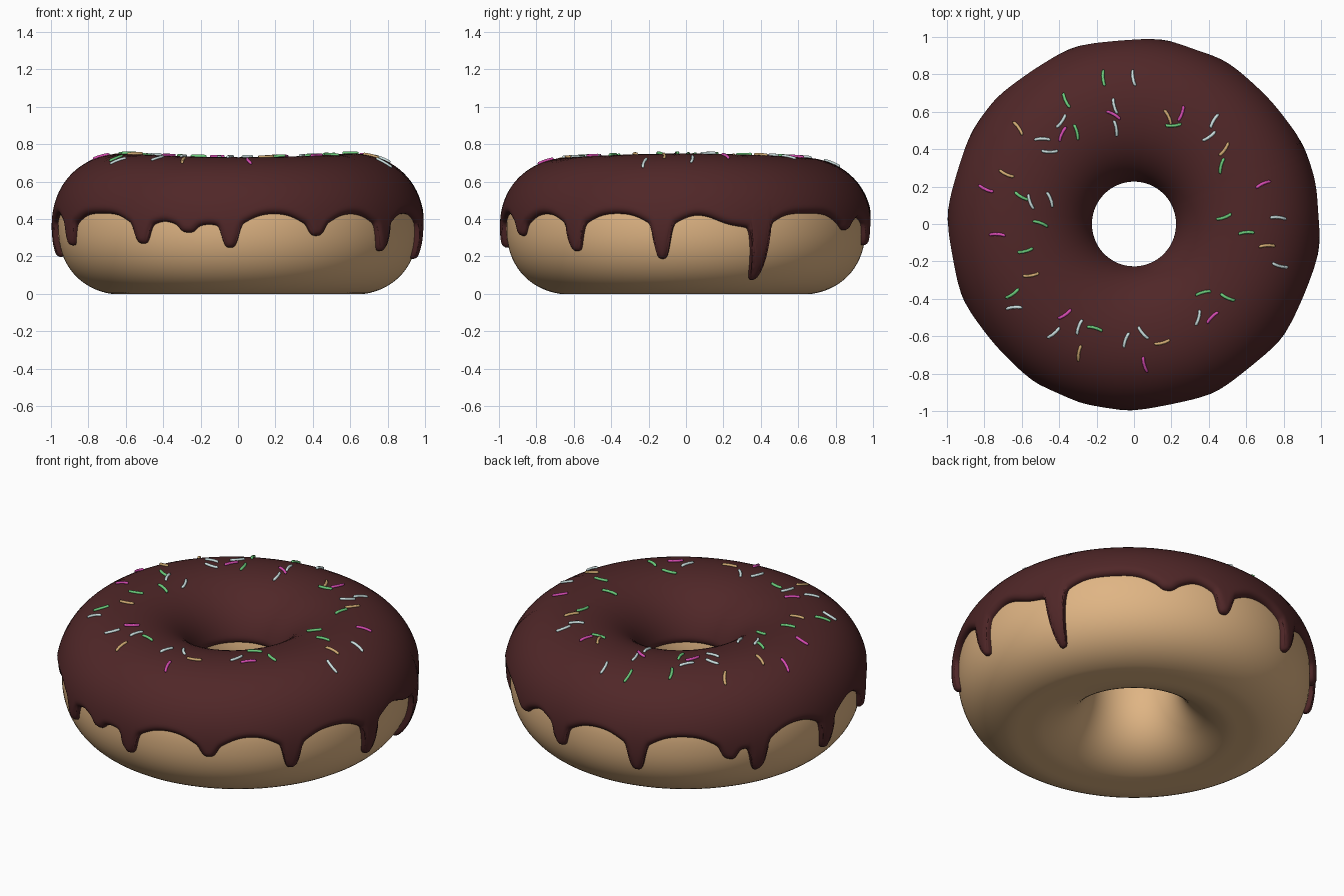
import bpy, bmesh, math
from mathutils import Vector

if "Cube" in bpy.data.objects:
    bpy.data.objects.remove(bpy.data.objects["Cube"])

# Tube section: squashed ring with a slightly boxy (superellipse) profile
RING, OUT, INN, MID, TOP, BOT, POW = 0.60, 0.36, 0.365, 0.355, 0.35, 0.36, 2.2
ICING = 0.035
TAU = 2 * math.pi


def spow(v, e):
    return math.copysign(abs(v) ** e, v)


def top_height(th):
    return TOP + 0.010 * math.cos(2 * th)


def surface(th, ph):
    """Point and outward normal on the dough."""
    x, y = spow(math.cos(ph), 2 / POW), spow(math.sin(ph), 2 / POW)
    a = OUT if x > 0 else INN
    b = top_height(th) if y > 0 else BOT
    r, z = RING + a * x, max(0.0, MID + b * y)
    nr, nz = spow(x, POW - 1) / a, spow(y, POW - 1) / b
    ct, st = math.cos(th), math.sin(th)
    return Vector((r * ct, r * st, z)), Vector((nr * ct, nr * st, nz)).normalized()


def phi_at_height(th, z):
    y = (z - MID) / (top_height(th) if z > MID else BOT)
    return math.asin(max(-1, min(1, spow(y, POW / 2))))


def material(name, rgb):
    m = bpy.data.materials.new(name)
    m.diffuse_color = (*rgb, 1)
    m.use_nodes = True
    m.node_tree.nodes["Principled BSDF"].inputs["Base Color"].default_value = m.diffuse_color
    return m


def finish(name, bm, mat):
    me = bpy.data.meshes.new(name)
    bm.to_mesh(me)
    bm.free()
    me.materials.append(mat)
    for p in me.polygons:
        p.use_smooth = True
    ob = bpy.data.objects.new(name, me)
    bpy.context.collection.objects.link(ob)
    return ob


def skin(bm, cols, close_rows):
    """Quads over columns of points; the columns wrap around."""
    vs = [[bm.verts.new(p) for p in c] for c in cols]
    n, m = len(vs), len(vs[0])
    for i in range(n):
        a, b = vs[i], vs[(i + 1) % n]
        for j in range(m if close_rows else m - 1):
            k = (j + 1) % m
            bm.faces.new((a[j], b[j], b[k], a[k]))


# Dough ring
bm = bmesh.new()
skin(bm, [[surface(TAU * i / 160, TAU * j / 72)[0] for j in range(72)]
          for i in range(160)], True)
finish("dough", bm, material("golden dough", (0.74, 0.46, 0.23)))

# Icing drips: angle in degrees, height of the tip
DRIPS = [(-156.5, .26), (-121.7, .27), (-106, .33), (-92.4, .25), (-64.4, .31),
         (-37.5, .23), (-7.6, .19), (24, .09), (61, .34), (80.5, .26),
         (109, .22), (139, .30), (149, .21), (177, .20)]


def edge_height(th):
    z = 0.43
    low = 0.0
    for deg, tip in DRIPS:
        d = (th - math.radians(deg) + math.pi) % TAU - math.pi
        u = d * 0.97
        z -= 0.075 * math.exp(-(u / 0.12) ** 2)
        low = max(low, (0.355 - tip) * math.exp(-(u / 0.05) ** 4))
    z -= 0.05 * math.exp(-((th - math.radians(14)) / 0.12) ** 2)
    return max(z - low, 0.08)


# Icing: a sheet over the dough that swells from a rounded, dripping edge
COLS, ROWS, ROUND = 900, 46, 0.035
angles = [-math.pi + TAU * i / COLS for i in range(COLS)]
start = [phi_at_height(t, edge_height(t)) for t in angles]
rim = [surface(t, p)[0] for t, p in zip(angles, start)]
cols = []
for i, t in enumerate(angles):
    end = math.pi - phi_at_height(t, 0.44)
    inner_rim = surface(t, end)[0]
    col = []
    for j in range(ROWS + 1):
        f = 0.5 - 0.5 * math.cos(math.pi * j / ROWS)
        ph = start[i] + (end - start[i]) * f
        p, n = surface(t, ph)
        d = (p - inner_rim).length
        if ph < 1.2:
            d = min(d, min((p - rim[(i + k) % COLS]).length for k in range(-8, 9)))
        q = 1 - min(1, d / ROUND)
        thick = ICING * math.sqrt(max(0, 1 - q * q))
        if ph > math.pi / 2:
            thick *= 1 - 0.35 * (ph - math.pi / 2) / (math.pi / 2)
        if j in (0, ROWS):
            thick = -0.004
        col.append(p + n * thick)
    cols.append(col)
bm = bmesh.new()
skin(bm, cols, False)
finish("icing", bm, material("chocolate icing", (0.08, 0.02, 0.021)))


# Sprinkles: short bent rods lying on the icing
def on_icing(x, y):
    th, r = math.atan2(y, x), math.hypot(x, y)
    rr = r
    for _ in range(3):
        c = (rr - RING) / (OUT if rr > RING else INN)
        p, n = surface(th, math.acos(max(-1, min(1, spow(c, POW / 2)))))
        rr = r - (ICING + 0.004) * math.hypot(n.x, n.y) * (1 if rr > RING else -1)
    return p + n * (ICING + 0.004), n


def sprinkles(name, rgb, spots):
    bm = bmesh.new()
    for k, (x, y, deg) in enumerate(spots):
        a = math.radians(deg)
        dx, dy = math.cos(a), math.sin(a)
        bend = 0.006 * (-1) ** k
        rings = []
        for s, w in ((-1, .5), (-.85, 1), (-.3, 1), (.3, 1), (.85, 1), (1, .5)):
            l, o = 0.043 * s, bend * (1 - s * s)
            p, n = on_icing((x + dx * l - dy * o * 1), (y + dy * l + dx * o))
            side = Vector((-dy, dx, 0))
            side = (side - n * side.dot(n)).normalized()
            rings.append([bm.verts.new(p + 0.0085 * w * (side * math.cos(g) + n * math.sin(g)))
                          for g in [TAU * m / 6 for m in range(6)]])
        for r0, r1 in zip(rings, rings[1:]):
            for m in range(6):
                bm.faces.new((r0[m], r0[(m + 1) % 6], r1[(m + 1) % 6], r1[m]))
        bm.faces.new(rings[0])
        bm.faces.new(rings[-1])
    bmesh.ops.recalc_face_normals(bm, faces=bm.faces)
    finish(name, bm, material(name.replace("_", " "), rgb))


sprinkles("white_sprinkles", (0.60, 0.74, 0.74), [
    (0, .78, 100), (-.39, .55, 55), (-.49, .45, 0), (-.45, .39, 0), (-.1, .63, 105),
    (-.1, .51, 100), (.43, .55, 60), (.4, .47, 35), (-.55, .12, 110), (-.45, .13, 110),
    (.77, .03, -5), (.78, -.22, -15), (-.64, -.45, 5), (-.43, -.58, 40), (-.29, -.55, 70),
    (.34, -.5, 75), (-.04, -.62, 70), (.05, -.58, -50)])
sprinkles("green_sprinkles", (0.15, 0.60, 0.20), [
    (-.16, .78, 95), (-.36, .66, -65), (-.31, .49, -75), (.21, .53, 5), (.47, .31, 75),
    (-.6, .15, -30), (-.5, 0, -20), (.48, .04, 20), (.6, -.05, 5), (.5, -.39, -25),
    (.37, -.37, 15), (-.65, -.37, 35), (-.21, -.56, -15), (-.58, -.14, 15)])
sprinkles("pink_sprinkles", (0.68, 0.07, 0.44), [
    (-.38, .48, 65), (.25, .59, 70), (-.11, .58, -30), (-.79, .19, -25), (-.73, -.06, -3),
    (-.37, -.48, 35), (.42, -.5, 45), (.06, -.75, -75), (.69, .21, 25)])
sprinkles("tan_sprinkles", (0.63, 0.40, 0.17), [
    (-.62, .51, -55), (-.68, .27, -25), (.18, .57, -65), (.48, .4, 55), (.71, -.12, 3),
    (-.55, -.27, 10), (-.29, -.69, 80), (.15, -.63, 15)])
